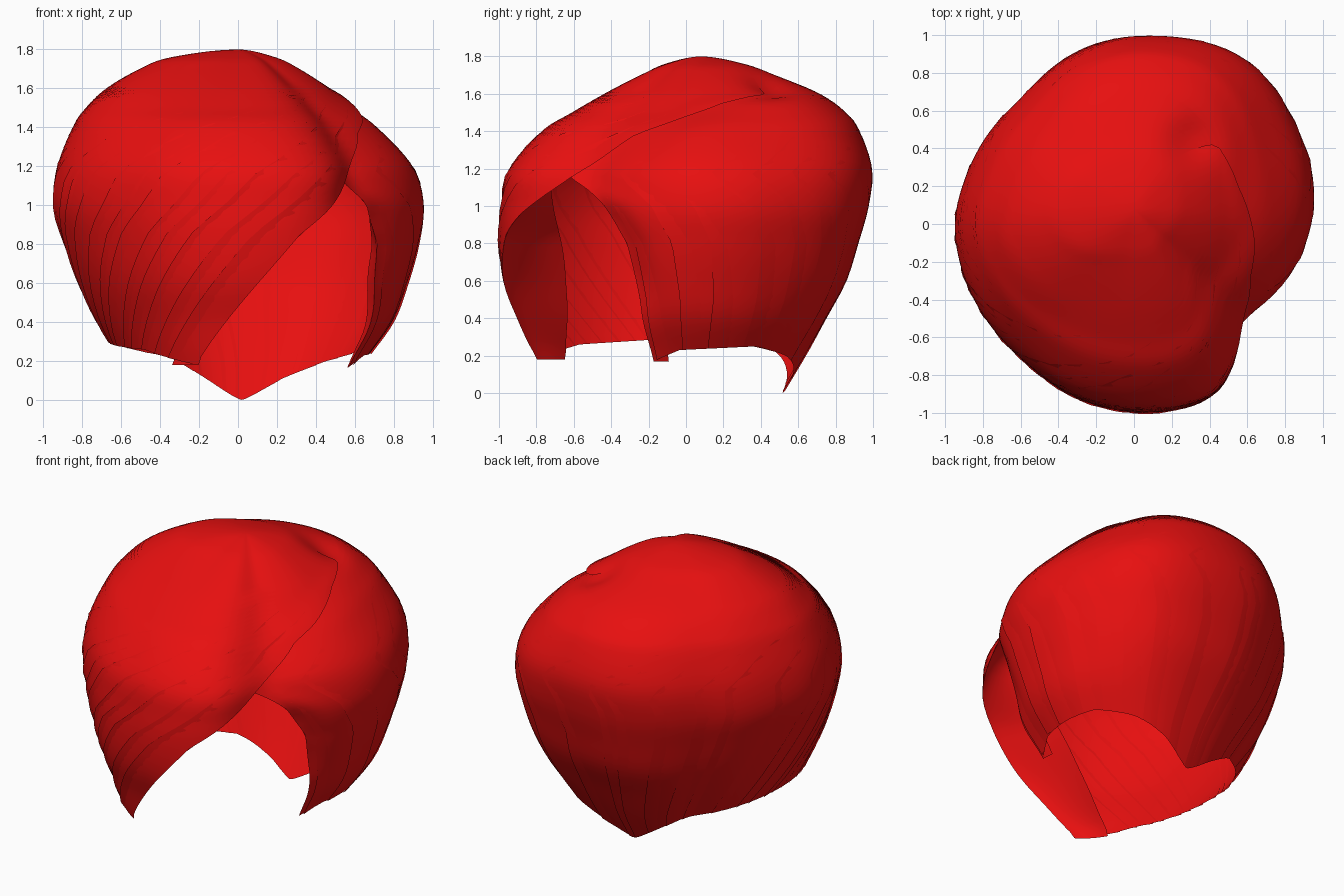
import bpy, bmesh, math, random
from mathutils import Vector

random.seed(4)
if "Cube" in bpy.data.objects:
    bpy.data.objects.remove(bpy.data.objects["Cube"])

red = bpy.data.materials.new("hair_red")
red.use_nodes = True
red.diffuse_color = (0.8, 0.005, 0.005, 1)
red.node_tree.nodes["Principled BSDF"].inputs["Base Color"].default_value = red.diffuse_color

# Widest plan outline, and side profiles as a share of it at each height
CY = 0.08
OUTLINE = [(.56, -.55), (.84, -.25), (.95, .05), (.94, .3), (.85, .55), (.74, .75), (.58, .9),
           (.4, .97), (.15, 1), (-.27, .94), (-.6, .67), (-.89, .27), (-.96, 0), (-.89, -.33),
           (-.6, -.72), (-.3, -.93), (.1, -1), (.4, -.94), (.53, -.8)]
HEIGHT = [0, .2, .4, .6, .8, 1, 1.2, 1.4, 1.5, 1.6, 1.7, 1.76, 1.8]
LEFT = [.55, .68, .83, .91, .97, 1, .94, .75, .62, .49, .33, .2, 0]
RIGHT = [.5, .62, .75, .85, .93, .99, .97, .89, .82, .71, .53, .36, 0]
FRONT = [.8, .87, .92, .98, 1, .99, .95, .79, .64, .48, .3, .17, 0]
BACK = [.47, .6, .72, .84, .91, .97, .99, .92, .84, .69, .43, .25, 0]
# Lower rim height by angle, and the two edges of the face opening by height
RIM = [(-24, .17), (-10, .23), (25, .25), (45, .2), (65, .12), (87, 0), (105, .1),
       (130, .22), (180, .3), (230, .26), (256, .18)]
LOCK_EDGE = [(.2, -24), (.5, -25), (.8, -29), (1, -38), (1.17, -50)]
FRINGE_EDGE = [(.2, -103), (.5, -89), (.85, -73), (1, -62), (1.17, -50)]
PARTING = [(1.38, -30), (1.48, -7), (1.55, 12), (1.61, 38), (1.8, 60)]


def lerp(table, t):
    for (a, p), (b, q) in zip(table, table[1:]):
        if t <= b:
            return p + (q - p) * max(0, (t - a) / (b - a))
    return table[-1][1]


def spline(vals, i, mirror_sign):
    """Smooth reading of a list at a fractional index, rounded over the crown."""
    k = min(int(i), len(vals) - 2)
    t = i - k
    a = vals[max(k - 1, 0)]
    b, c = vals[k], vals[k + 1]
    d = vals[k + 2] if k + 2 < len(vals) else mirror_sign * vals[k]
    return b + .5 * t * (c - a + t * (2 * a - 5 * b + 4 * c - d + t * (3 * (b - c) + d - a)))


polar = sorted((math.degrees(math.atan2(y - CY, x)) % 360, math.hypot(x, y - CY)) for x, y in OUTLINE)
polar = [(polar[-1][0] - 360, polar[-1][1])] + polar + [(polar[0][0] + 360, polar[0][1])]


def outline(deg):
    return sum(lerp(polar, (deg + k) % 360) for k in (-6, -3, 0, 3, 6)) / 5


def ramp(a, b, t):
    t = min(1, max(0, (t - a) / (b - a)))
    return t * t * (3 - 2 * t)


def surface(u, v, lift=0, turn=0):
    """Point on the hair: u runs from the side lock round the back to the fringe, v from rim to crown."""
    rim = lerp(RIM, -24 + u * 280)
    start = lerp([(h, i) for i, h in enumerate(HEIGHT)], rim)
    i = start + v * (len(HEIGHT) - 1 - start)
    z = spline(HEIGHT, i, 1)
    crease = ramp(1.0, 1.2, z) * (1 - ramp(1.55, 1.7, z))
    lo = lerp(LOCK_EDGE + PARTING, z) - 6 * crease
    hi = lerp(FRINGE_EDGE + PARTING, z) + 360
    deg = lo + u * (hi - lo) + turn
    c, s = math.cos(math.radians(deg)), math.sin(math.radians(deg))
    scale = c * c * spline(LEFT if c > 0 else RIGHT, i, -1) + s * s * spline(BACK if s > 0 else FRONT, i, -1)
    r = outline(deg) * scale + lift
    # Fringe swells over the parting; the side lock dips below it and rolls in at its free edge
    r += crease * (.02 * math.exp(-((1 - u) / .05) ** 2) - .05 * math.exp(-(u / .06) ** 2))
    r -= .05 * math.exp(-(u / .025) ** 2) * ramp(.3, .7, z) * (1 - ramp(.9, 1.1, z))
    p = Vector((r * c, CY + r * s, z))
    # Whorl dimple behind the parting
    p.z -= .05 * math.exp(-((p.x - .31) ** 2 + (p.y - .45) ** 2) / .015) * ramp(1.3, 1.5, z)
    return p


def sheet(name, cols, rows, point):
    """Mesh grid from a function of two 0-1 parameters."""
    bm = bmesh.new()
    g = [[bm.verts.new(point(a / cols, b / rows)) for a in range(cols + 1)] for b in range(rows + 1)]
    for b in range(rows):
        for a in range(cols):
            bm.faces.new((g[b][a], g[b][a + 1], g[b + 1][a + 1], g[b + 1][a]))
    bmesh.ops.remove_doubles(bm, verts=bm.verts, dist=.0005)
    mesh = bpy.data.meshes.new(name)
    bm.to_mesh(mesh)
    bm.free()
    mesh.materials.append(red)
    ob = bpy.data.objects.new(name, mesh)
    bpy.context.collection.objects.link(ob)
    bpy.ops.object.select_all(action='DESELECT')
    ob.select_set(True)
    bpy.context.view_layer.objects.active = ob
    bpy.ops.object.shade_smooth_by_angle(angle=math.radians(50))


# Main swept shell
sheet("hair_shell", 120, 60, surface)

# Hair edges curling inward around the face opening, fullest at mid height
sheet("fringe_inner_curl", 8, 24, lambda a, b: surface(
    1, b * .5, -(.04 + .3 * math.sin(math.pi * b)) * a ** 1.3, -12 * a))
sheet("side_lock_inner_curl", 5, 24, lambda a, b: surface(
    0, b * .47, -(.03 + .06 * math.sin(math.pi * b)) * a, 7 * a))


# Thin overlapping strands, raised along one side and sinking into the shell at the other
def strand(name, u, width, top, lift):
    sheet(name, 4, 20, lambda a, b: surface(
        u + width * (a - .5) * (1 - .6 * b), b * top, lift * (1 - a) * (1 - b ** 3) - .002 * (a + b)))


# Each set: first position, spacing, count, shortest and longest reach, lift
STRANDS = {"fringe": (.66, .025, 13, .45, .72, .009),
           "back": (.16, .045, 11, .55, .72, .007),
           "side": (.03, .04, 3, .4, .55, .01)}
for name, (first, step, count, short, tall, lift) in STRANDS.items():
    for n in range(count):
        strand(f"{name}_strand_{n + 1}", first + step * (n + random.uniform(-.3, .3)),
               step * random.uniform(.5, 1), random.uniform(short, tall), lift)
